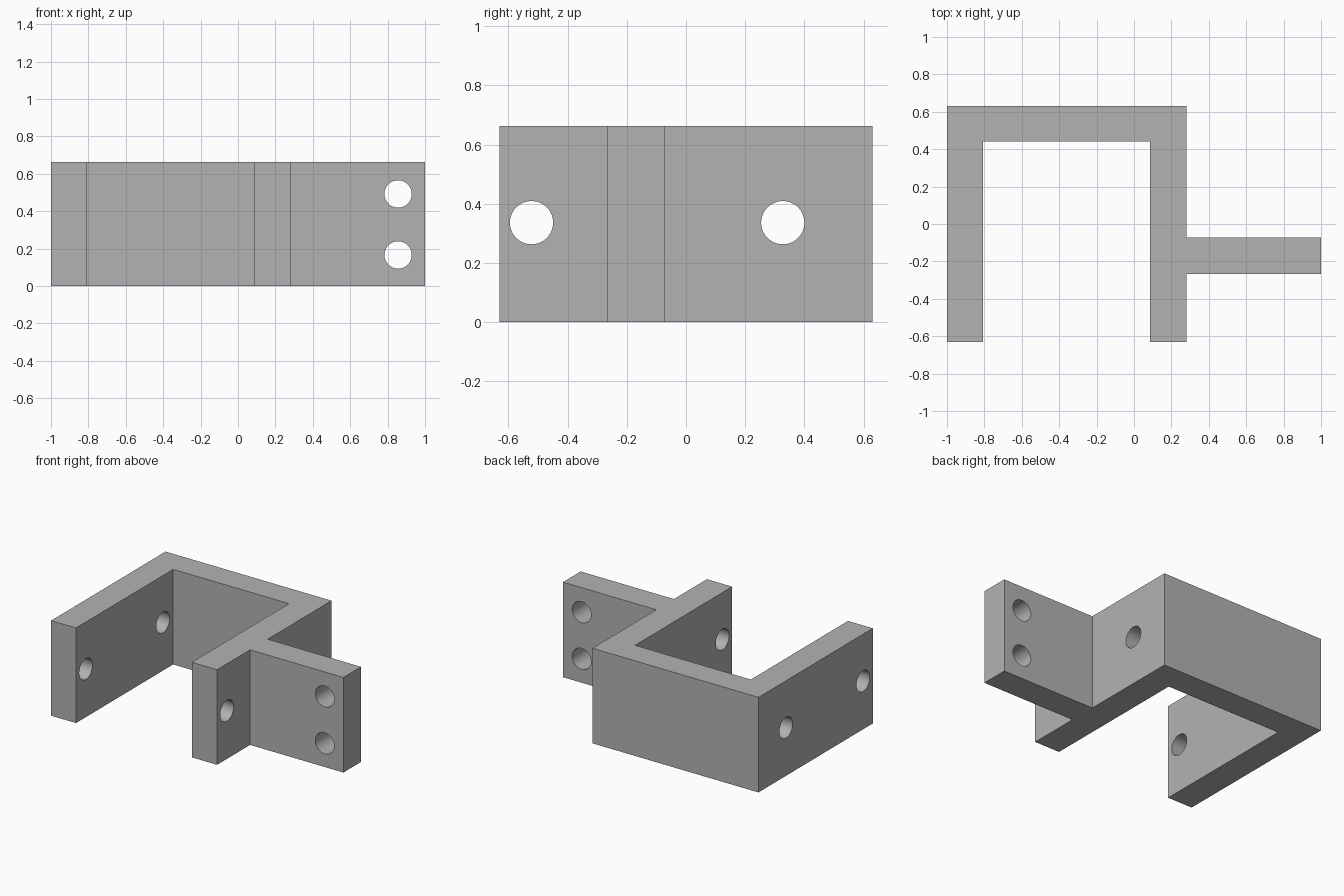
import bpy
import bmesh
from math import radians

cube = bpy.data.objects.get("Cube")
if cube:
    bpy.data.objects.remove(cube, do_unlink=True)

HEIGHT = 0.663
HOLE_RADIUS = 0.073

grey = bpy.data.materials.new("plain grey")
grey.use_nodes = True
colour = (0.45, 0.45, 0.45, 1)
grey.diffuse_color = colour
grey.node_tree.nodes["Principled BSDF"].inputs["Base Color"].default_value = colour


def extruded(name, outline):
    """Raise a plan outline into a solid of the bracket's height."""
    bm = bmesh.new()
    base = bm.faces.new([bm.verts.new((x, y, 0)) for x, y in outline])
    top = bmesh.ops.extrude_face_region(bm, geom=[base])["geom"]
    bmesh.ops.translate(bm, vec=(0, 0, HEIGHT),
                        verts=[v for v in top if isinstance(v, bmesh.types.BMVert)])
    bmesh.ops.recalc_face_normals(bm, faces=bm.faces)
    mesh = bpy.data.meshes.new(name)
    bm.to_mesh(mesh)
    bm.free()
    mesh.materials.append(grey)
    obj = bpy.data.objects.new(name, mesh)
    bpy.context.collection.objects.link(obj)
    return obj


def drill(target, name, location, rotation, depth):
    """Cut a round through hole."""
    bpy.ops.mesh.primitive_cylinder_add(vertices=64, radius=HOLE_RADIUS, depth=depth,
                                        location=location, rotation=rotation)
    cutter = bpy.context.object
    cutter.name = name
    cutter.data.materials.append(grey)
    cutter.hide_render = True
    cutter.hide_set(True)
    cut = target.modifiers.new(name, "BOOLEAN")
    cut.operation = "DIFFERENCE"
    cut.solver = "EXACT"
    cut.object = cutter


# U-shaped channel with a flange on its left arm, as one plan outline
bracket = extruded("bracket", [
    (-1, -0.63), (-0.808, -0.63), (-0.808, 0.44), (0.085, 0.44),
    (0.085, -0.63), (0.28, -0.63), (0.28, -0.267), (1, -0.267),
    (1, -0.073), (0.28, -0.073), (0.28, 0.63), (-1, 0.63)])

# Holes running across both arms
for i, y in enumerate((-0.522, 0.327)):
    drill(bracket, f"arm_hole_cutter_{i + 1}", (-0.36, y, 0.336), (0, radians(90), 0), 1.6)

# Holes through the flange
for i, z in enumerate((0.166, 0.492)):
    drill(bracket, f"flange_hole_cutter_{i + 1}", (0.856, -0.17, z), (radians(90), 0, 0), 0.4)

# Apply the cuts, then smooth only the hole walls
bpy.ops.object.select_all(action="DESELECT")
bpy.context.view_layer.objects.active = bracket
bracket.select_set(True)
for modifier in list(bracket.modifiers):
    cutter = modifier.object
    bpy.ops.object.modifier_apply(modifier=modifier.name)
    bpy.data.objects.remove(cutter, do_unlink=True)
bpy.ops.object.shade_smooth_by_angle(angle=radians(30))
